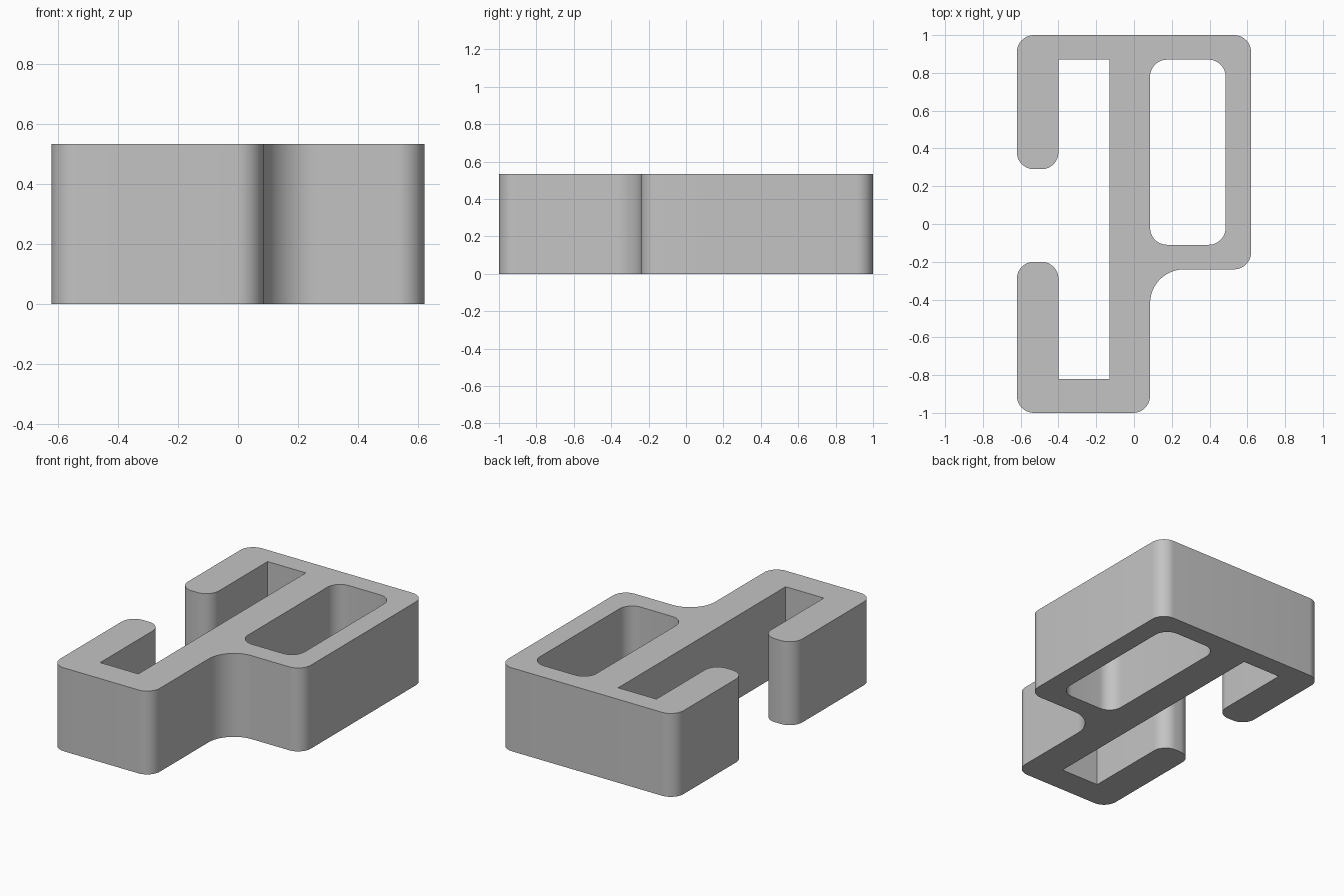
import bpy, bmesh, math
from mathutils import Vector

if "Cube" in bpy.data.objects:
    bpy.data.objects.remove(bpy.data.objects["Cube"])

HEIGHT = 0.533
R = 0.09        # common corner radius
STEPS = 12      # segments per rounded corner


def rounded(corners):
    """Turn (x, y, radius) right-angle corners into a filleted closed loop."""
    pts = []
    for i, (x, y, r) in enumerate(corners):
        c = Vector((x, y))
        if r == 0:
            pts.append(c)
            continue
        a = (Vector(corners[i - 1][:2]) - c).normalized()
        b = (Vector(corners[(i + 1) % len(corners)][:2]) - c).normalized()
        centre = c + (a + b) * r
        for k in range(STEPS + 1):
            t = k / STEPS * math.pi / 2
            pts.append(centre - b * r * math.cos(t) - a * r * math.sin(t))
    return pts


# Outer outline: open clip on the left, stepped body on the right
outline = [
    (-0.62, -1, R), (0.085, -1, R), (0.085, -0.24, 0.18), (0.62, -0.24, R),
    (0.62, 1, R), (-0.62, 1, R),
    (-0.62, 0.29, R), (-0.40, 0.29, R),          # rear lip
    (-0.40, 0.87, 0), (-0.13, 0.87, 0),          # square slot
    (-0.13, -0.82, 0), (-0.40, -0.82, 0),
    (-0.40, -0.20, R), (-0.62, -0.20, R),        # front lip
]
# Rounded window through the body
window = [(0.085, -0.11, R), (0.485, -0.11, R), (0.485, 0.87, R), (0.085, 0.87, R)]

bm = bmesh.new()
for loop in (outline, window):
    vs = [bm.verts.new((p.x, p.y, 0)) for p in rounded(loop)]
    for i, v in enumerate(vs):
        bm.edges.new((vs[i - 1], v))

# Fill the profile, then raise it to full height
bmesh.ops.triangle_fill(bm, edges=bm.edges[:], use_beauty=True, normal=(0, 0, 1))
ext = bmesh.ops.extrude_face_region(bm, geom=bm.faces[:], use_keep_orig=True)
top = [g for g in ext["geom"] if isinstance(g, bmesh.types.BMVert)]
bmesh.ops.translate(bm, verts=top, vec=(0, 0, HEIGHT))
bmesh.ops.recalc_face_normals(bm, faces=bm.faces[:])

mesh = bpy.data.meshes.new("clip_bracket")
bm.to_mesh(mesh)
bm.free()
bracket = bpy.data.objects.new("clip_bracket", mesh)
bpy.context.collection.objects.link(bracket)

grey = bpy.data.materials.new("light grey")
grey.diffuse_color = (0.55, 0.55, 0.55, 1)
grey.use_nodes = True
grey.node_tree.nodes["Principled BSDF"].inputs["Base Color"].default_value = grey.diffuse_color
mesh.materials.append(grey)

# Smooth the rounded corners, keep the rims and slot corners sharp
bpy.context.view_layer.objects.active = bracket
bracket.select_set(True)
bpy.ops.object.shade_smooth_by_angle(angle=math.radians(30))
